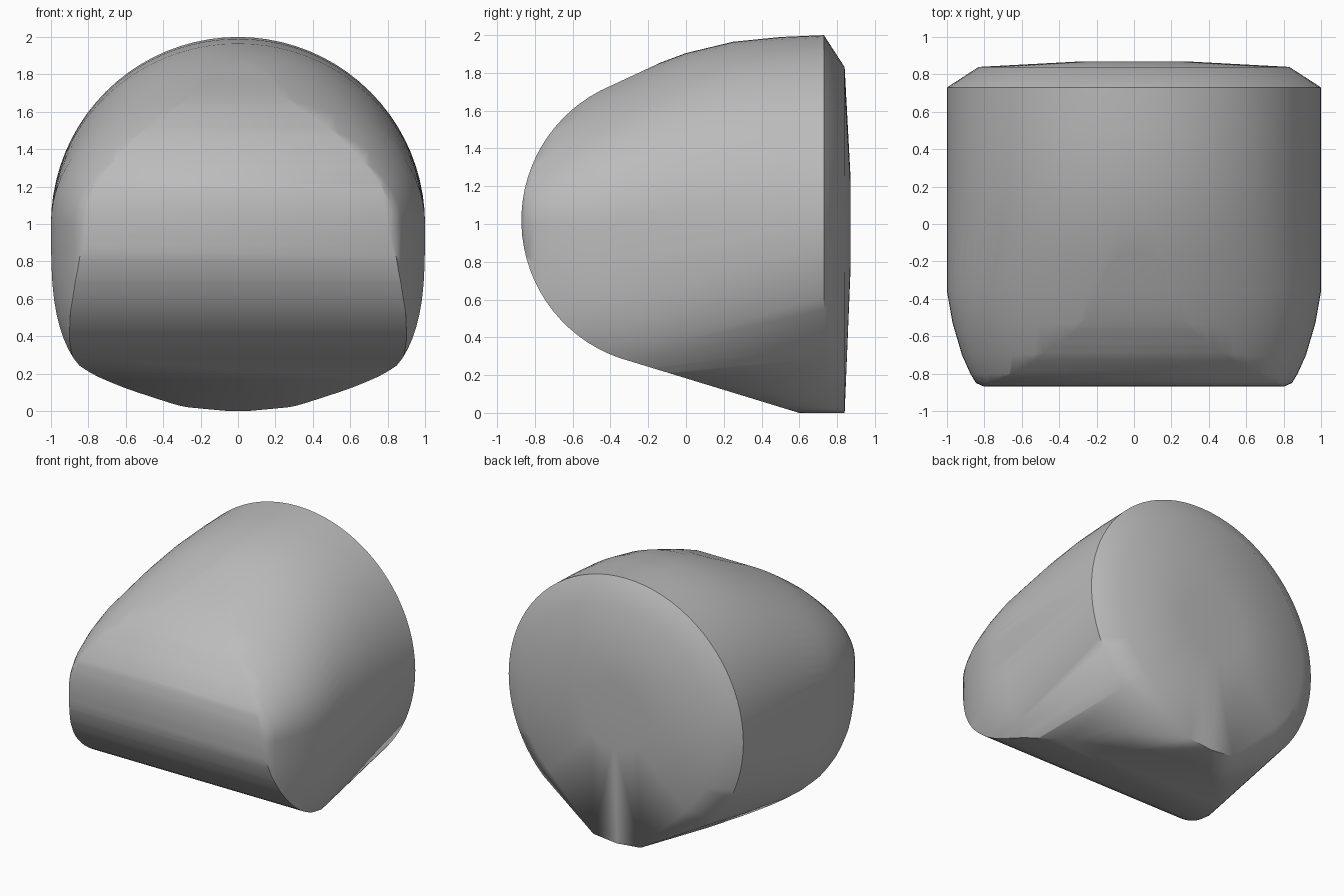
import bpy
import bmesh
from math import sin, cos, pi, radians
from mathutils import Vector

default = bpy.data.objects.get("Cube")
if default:
    bpy.data.objects.remove(default, do_unlink=True)

# Body stations from nose to tail: y, half width, crown height
STATIONS = (
    (-0.87, 0.80, 1.46), (-0.85, 0.845, 1.48), (-0.8, 0.875, 1.525),
    (-0.7, 0.92, 1.60), (-0.53, 0.97, 1.69), (-0.36, 1, 1.765),
    (-0.2, 1, 1.83), (0, 1, 1.905), (0.25, 1, 1.965), (0.5, 1, 1.99),
)
points = []


def add(x, y, z):
    """Add a point and its mirror image."""
    points.append((x, y, z))
    if x > 0.001:
        points.append((-x, y, z))


def wrap(bm):
    """Replace everything by one convex skin around the vertices."""
    bmesh.ops.delete(bm, geom=bm.edges[:], context="EDGES_FACES")
    for p in points:
        bm.verts.new(p)
    points.clear()
    bmesh.ops.remove_doubles(bm, verts=bm.verts[:], dist=0.002)
    result = bmesh.ops.convex_hull(bm, input=bm.verts[:])
    loose = {g for g in result["geom_interior"] + result["geom_unused"]
             if isinstance(g, bmesh.types.BMVert)}
    bmesh.ops.delete(bm, geom=list(loose), context="VERTS")


# Oval sections, with a lower half that gets squarer towards the nose
for y, width, crown in STATIONS:
    forward = min(max(0.73 - y, 0) / 0.95, 1)
    power = 2 / (2 + 1.25 * forward ** 1.6)
    for i in range(21):
        t = pi / 2 * i / 20
        c, s = max(cos(t), 0), sin(t)
        add(width * c, y, 1 + (crown - 1) * s)
        add(width * c ** power, y, 1 - s ** power)

# Back rim, chamfer and shallow domed back
for radius, y, low in ((1, 0.73, 0.28), (0.83, 0.84, 0), (0.27, 0.87, 0)):
    for i in range(41):
        a = pi * i / 40 - pi / 2
        z = 1 + radius * sin(a)
        if z >= low:
            add(max(radius * cos(a), 0), y, z)

# Flat heel at the bottom of the back
add(0, 0.84, 0)
add(0.2, 0.84, 0.02)

bm = bmesh.new()
wrap(bm)

# Trim to a horizontal rounded nose that runs into the sloping underside
CUTS = 30
for i in range(CUTS + 1):
    a = radians(115 + 138 * i / CUTS)
    normal = Vector((0, cos(a), sin(a)))
    bmesh.ops.bisect_plane(
        bm, geom=bm.verts[:] + bm.edges[:] + bm.faces[:], dist=0.00001,
        plane_co=Vector((0, -0.1, 1.02)) + normal * 0.771,
        plane_no=normal, clear_outer=True)
wrap(bm)
bmesh.ops.recalc_face_normals(bm, faces=bm.faces[:])
mesh = bpy.data.meshes.new("rounded_body")
bm.to_mesh(mesh)
bm.free()
body = bpy.data.objects.new("rounded_body", mesh)
bpy.context.collection.objects.link(body)

# Plain grey material
grey = bpy.data.materials.new("grey")
grey.use_nodes = True
color = (0.5, 0.5, 0.5, 1)
grey.diffuse_color = color
grey.node_tree.nodes["Principled BSDF"].inputs["Base Color"].default_value = color
mesh.materials.append(grey)

bpy.context.view_layer.objects.active = body
body.select_set(True)
bpy.ops.object.shade_smooth_by_angle(angle=radians(50))
